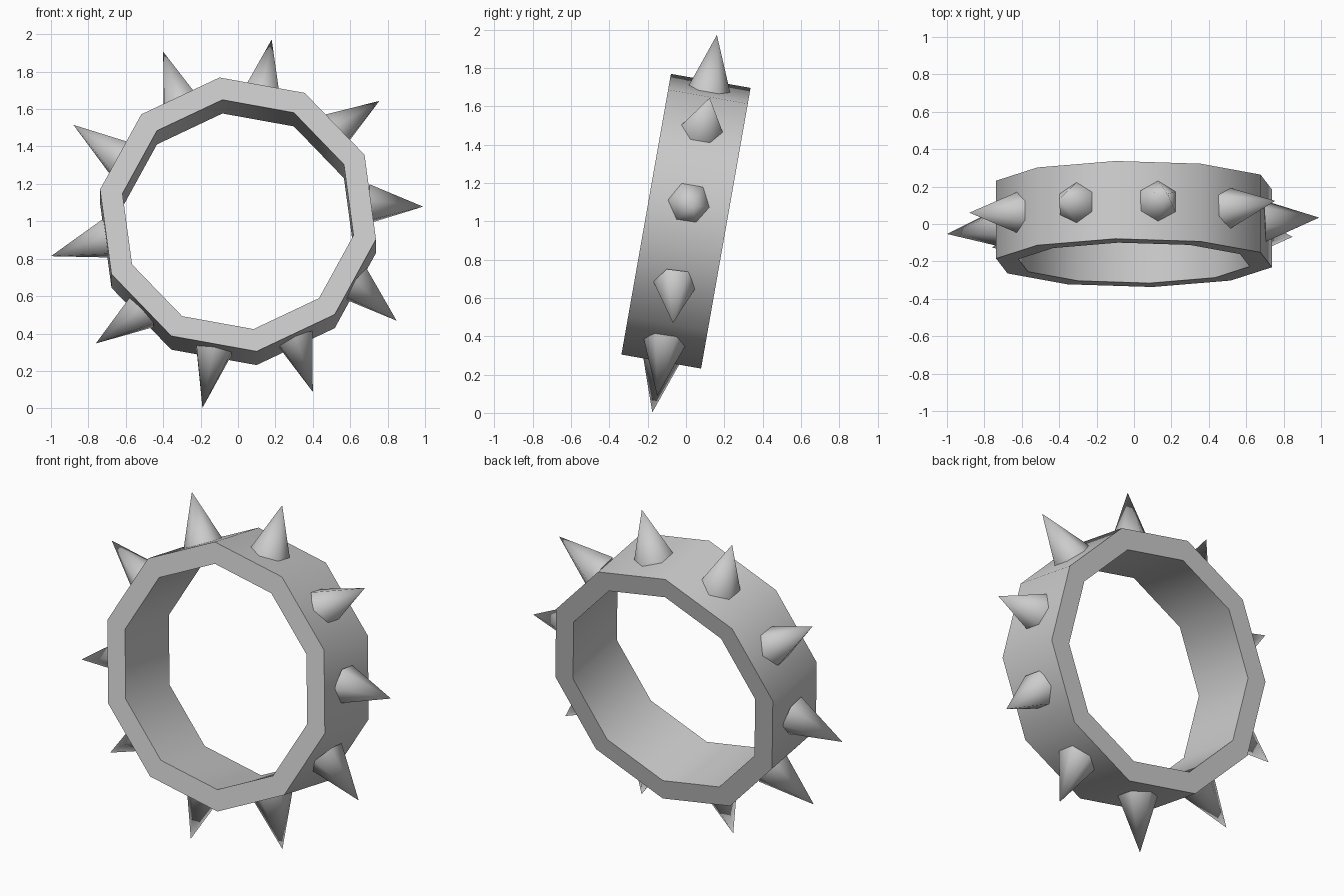
import bpy, math
from mathutils import Vector, Matrix

if "Cube" in bpy.data.objects:
    bpy.data.objects.remove(bpy.data.objects["Cube"])

SIDES, R_OUT, R_IN, HALF_W = 10, 0.75, 0.628, 0.211
START = math.radians(97.6)
STEP = 2 * math.pi / SIDES
# the whole bracelet leans back 10 degrees around x
TILT = Matrix.Translation((0, 0, 1)) @ Matrix.Rotation(math.radians(-10), 4, 'X')


def make(name, verts, faces, angle):
    me = bpy.data.meshes.new(name)
    me.from_pydata([TILT @ Vector(v) for v in verts], [], faces)
    ob = bpy.data.objects.new(name, me)
    bpy.context.collection.objects.link(ob)
    bpy.ops.object.select_all(action='DESELECT')
    ob.select_set(True)
    bpy.context.view_layer.objects.active = ob
    bpy.ops.object.mode_set(mode='EDIT')
    bpy.ops.mesh.select_all(action='SELECT')
    bpy.ops.mesh.normals_make_consistent(inside=False)
    bpy.ops.object.mode_set(mode='OBJECT')
    bpy.ops.object.shade_smooth_by_angle(angle=math.radians(angle))
    return ob


# band: rectangular section swept around ten corners
section = [(R_OUT, -HALF_W), (R_OUT, HALF_W), (R_IN, HALF_W), (R_IN, -HALF_W)]
verts, faces = [], []
for i in range(SIDES):
    a = START - i * STEP
    verts += [(r * math.cos(a), y, r * math.sin(a)) for r, y in section]
    j = (i + 1) % SIDES
    for k in range(4):
        m = (k + 1) % 4
        faces.append((4 * i + k, 4 * i + m, 4 * j + m, 4 * j + k))
make("band", verts, faces, 45)

# spikes: six-sided cones on each flat, each leaning slightly its own way
# (tip x, tip offset along the band axis, tip height in the band plane)
tips = [(0.18, -0.01, 0.985), (0.755, 0.01, 0.655), (0.99, 0.02, 0.083),
        (0.848, 0.025, -0.535), (0.40, 0.01, -0.924), (-0.19, 0.0, -1.013),
        (-0.76, -0.01, -0.665), (-1.0, -0.02, -0.193), (-0.88, -0.03, 0.518),
        (-0.40, -0.025, 0.916)]
BASE_R, BASE_DIST = 0.113, 0.703
for i, tip in enumerate(tips):
    a = START - (i + 0.5) * STEP
    centre = Vector((math.cos(a), 0, math.sin(a))) * BASE_DIST
    d = (Vector(tip) - centre).normalized()
    side = d.cross(Vector((0, 1, 0))).normalized()
    axis = side.cross(d)
    v = [centre + BASE_R * (axis * math.cos(k * math.pi / 3) + side * math.sin(k * math.pi / 3))
         for k in range(6)]
    v.append(Vector(tip))
    f = [(k, (k + 1) % 6, 6) for k in range(6)] + [(5, 4, 3, 2, 1, 0)]
    make(f"spike_{i + 1}", v, f, 70)
